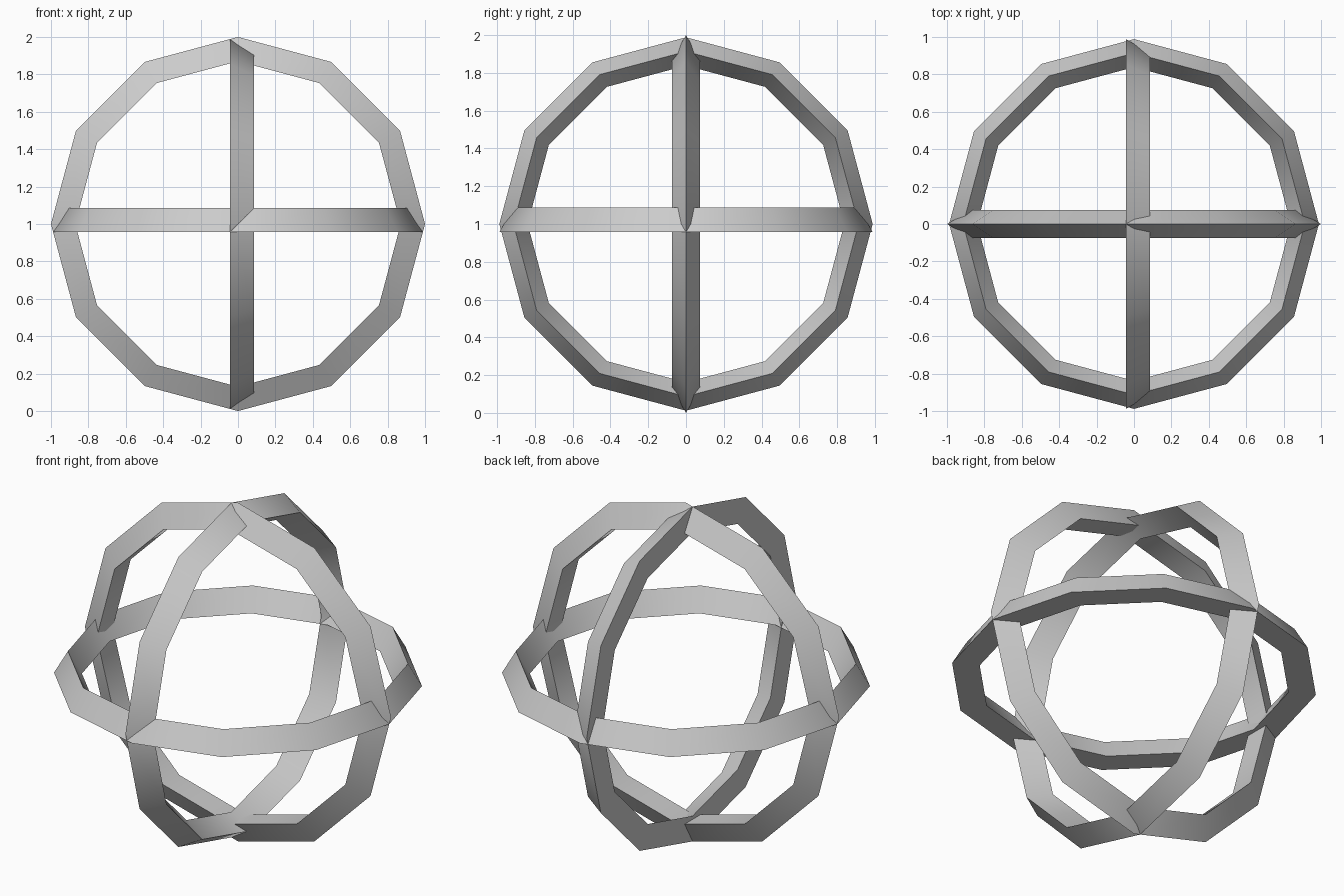
import bpy, bmesh
from math import cos, sin, pi, radians
from mathutils import Matrix

if "Cube" in bpy.data.objects:
    bpy.data.objects.remove(bpy.data.objects["Cube"])

R, r, SIDES = 0.9134, 0.0866, 12   # ring radius, triangular section radius, segments


def ring(name, apex, rot):
    """12-sided ring with a triangular section; apex = angle of the ridge (0 outward, 90 along axis)."""
    bm = bmesh.new()
    loops = []
    for i in range(SIDES):
        a = 2 * pi * i / SIDES
        loop = []
        for k in range(3):
            t = radians(apex) + 2 * pi * k / 3
            d = R + r * cos(t)
            loop.append(bm.verts.new((d * cos(a), d * sin(a), r * sin(t))))
        loops.append(loop)
    for i in range(SIDES):
        p, q = loops[i], loops[(i + 1) % SIDES]
        for k in range(3):
            n = (k + 1) % 3
            bm.faces.new((p[k], q[k], q[n], p[n]))
    bmesh.ops.recalc_face_normals(bm, faces=bm.faces)
    bm.transform(Matrix.Translation((0, 0, 1)) @ rot)
    me = bpy.data.meshes.new(name)
    bm.to_mesh(me)
    bm.free()
    ob = bpy.data.objects.new(name, me)
    bpy.context.collection.objects.link(ob)
    bpy.ops.object.select_all(action='DESELECT')
    ob.select_set(True)
    bpy.context.view_layer.objects.active = ob
    bpy.ops.object.shade_smooth_by_angle(angle=radians(40))
    return ob


# Three mutually perpendicular rings
ring("front_ring", 0, Matrix.Rotation(radians(90), 4, 'X'))
ring("side_ring", 90, Matrix.Rotation(radians(90), 4, 'Y'))
ring("level_ring", 90, Matrix.Identity(4))
